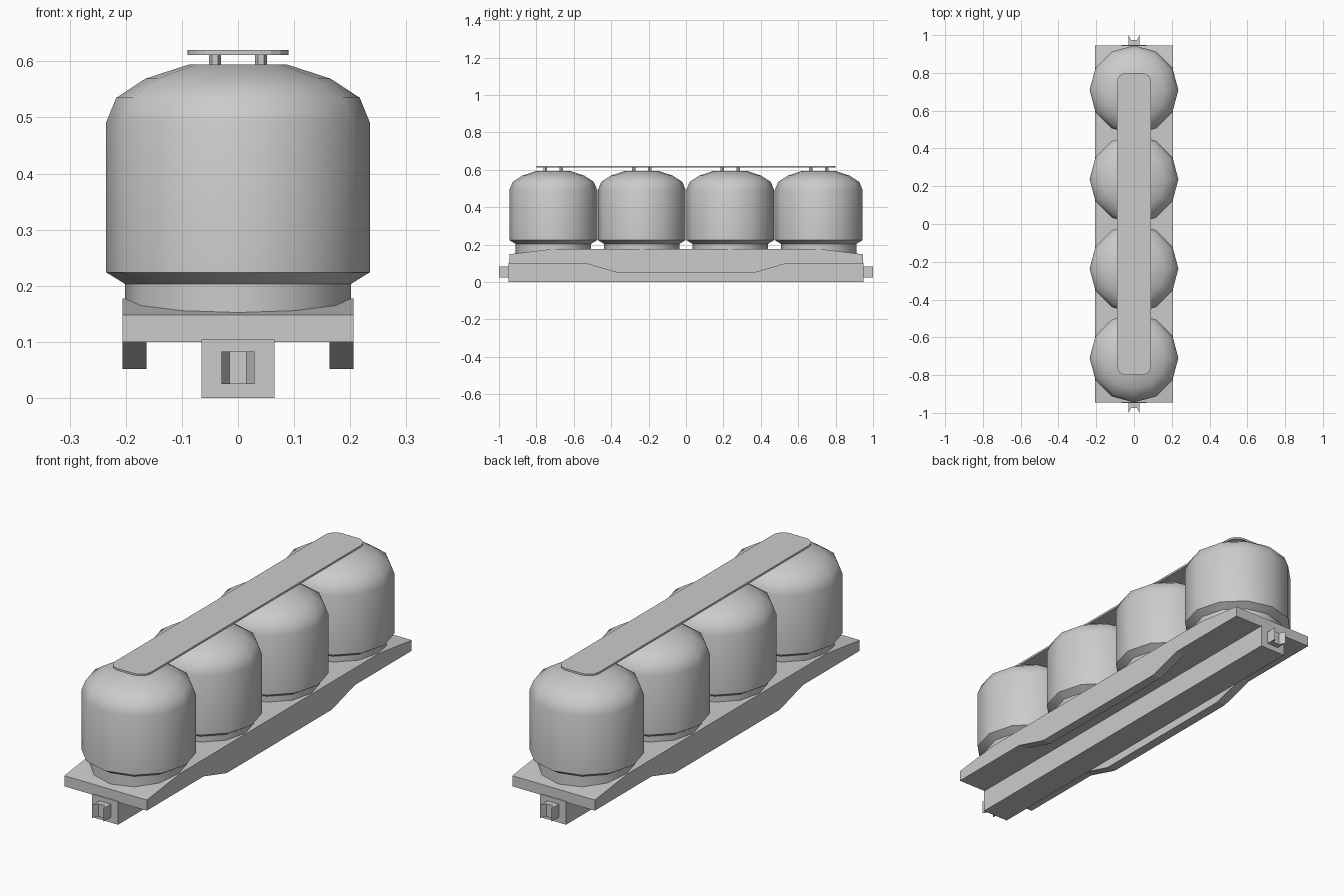
import bpy, bmesh
from math import sin, cos, pi, radians
from mathutils import Vector

if "Cube" in bpy.data.objects:
    bpy.data.objects.remove(bpy.data.objects["Cube"])


def finish(bm, name, smooth=False):
    bmesh.ops.recalc_face_normals(bm, faces=bm.faces)
    me = bpy.data.meshes.new(name)
    bm.to_mesh(me)
    bm.free()
    if smooth:
        me.shade_smooth()
        me.set_sharp_from_angle(angle=radians(36))
    ob = bpy.data.objects.new(name, me)
    bpy.context.collection.objects.link(ob)
    return ob


def prism(name, outline, axis, lo, hi):
    """Extrude an outline: (y, z) points along x, or (x, y) points along z."""
    bm = bmesh.new()
    if axis == 'x':
        pts = [(lo, a, b) for a, b in outline]
        step = Vector((hi - lo, 0, 0))
    else:
        pts = [(a, b, lo) for a, b in outline]
        step = Vector((0, 0, hi - lo))
    face = bm.faces.new([bm.verts.new(p) for p in pts])
    ext = bmesh.ops.extrude_face_region(bm, geom=[face], use_keep_orig=True)
    moved = [g for g in ext['geom'] if isinstance(g, bmesh.types.BMVert)]
    bmesh.ops.translate(bm, verts=moved, vec=step)
    return finish(bm, name)


def lathe(name, profile, sides, x, y, smooth=False):
    """Closed turned solid around a vertical axis, capped at both ends."""
    bm = bmesh.new()
    rings = [[bm.verts.new((x + r * cos(2 * pi * i / sides), y + r * sin(2 * pi * i / sides), z))
              for i in range(sides)] for r, z in profile]
    for a, b in zip(rings, rings[1:]):
        for i in range(sides):
            j = (i + 1) % sides
            bm.faces.new((a[i], a[j], b[j], b[i]))
    bm.faces.new(rings[0])
    bm.faces.new(rings[-1])
    return finish(bm, name, smooth)


# Deck with sloping ends
prism("deck", [(-0.945, 0.10), (0.945, 0.10), (0.945, 0.148), (0.71, 0.177),
               (-0.71, 0.177), (-0.945, 0.148)], 'x', -0.206, 0.206)

# Side skirts, deeper in the middle
skirt = [(-0.54, 0.10), (-0.375, 0.052), (0.375, 0.052), (0.54, 0.10)]
prism("left_skirt", skirt, 'x', -0.206, -0.163)
prism("right_skirt", skirt, 'x', 0.163, 0.206)

# Centre beam under the deck
prism("centre_beam", [(-0.948, 0), (0.948, 0), (0.948, 0.104), (-0.948, 0.104)], 'x', -0.065, 0.065)

# Forked couplers at both ends
for s, name in ((-1, "front_coupler"), (1, "back_coupler")):
    fork = [(-0.029, 0.94), (-0.029, 1.0), (-0.015, 0.973),
            (0.015, 0.973), (0.029, 1.0), (0.029, 0.94)]
    prism(name, [(x, s * y) for x, y in fork], 'z', 0.025, 0.083)

# Four tanks, each with four walkway posts
tank = [(0.201, 0.14), (0.201, 0.203), (0.235, 0.224), (0.235, 0.491),
        (0.217, 0.535), (0.165, 0.569), (0.088, 0.594)]
for n in range(4):
    cy = (n - 1.5) * 0.473
    lathe(f"tank_{n + 1}", tank, 12, 0, cy, smooth=True)
    for sx in (-1, 1):
        for sy in (-1, 1):
            lathe("walkway_post", [(0.011, 0.59), (0.011, 0.613)], 6,
                  sx * 0.041, cy + sy * 0.042)

# Walkway plate with rounded corners
R, W, L = 0.05, 0.09, 0.80
plate = []
for k, (sx, sy) in enumerate(((1, 1), (-1, 1), (-1, -1), (1, -1))):
    for i in range(5):
        a = pi / 2 * (k + i / 4)
        plate.append((sx * (W - R) + R * cos(a), sy * (L - R) + R * sin(a)))
prism("walkway", plate, 'z', 0.611, 0.62)
